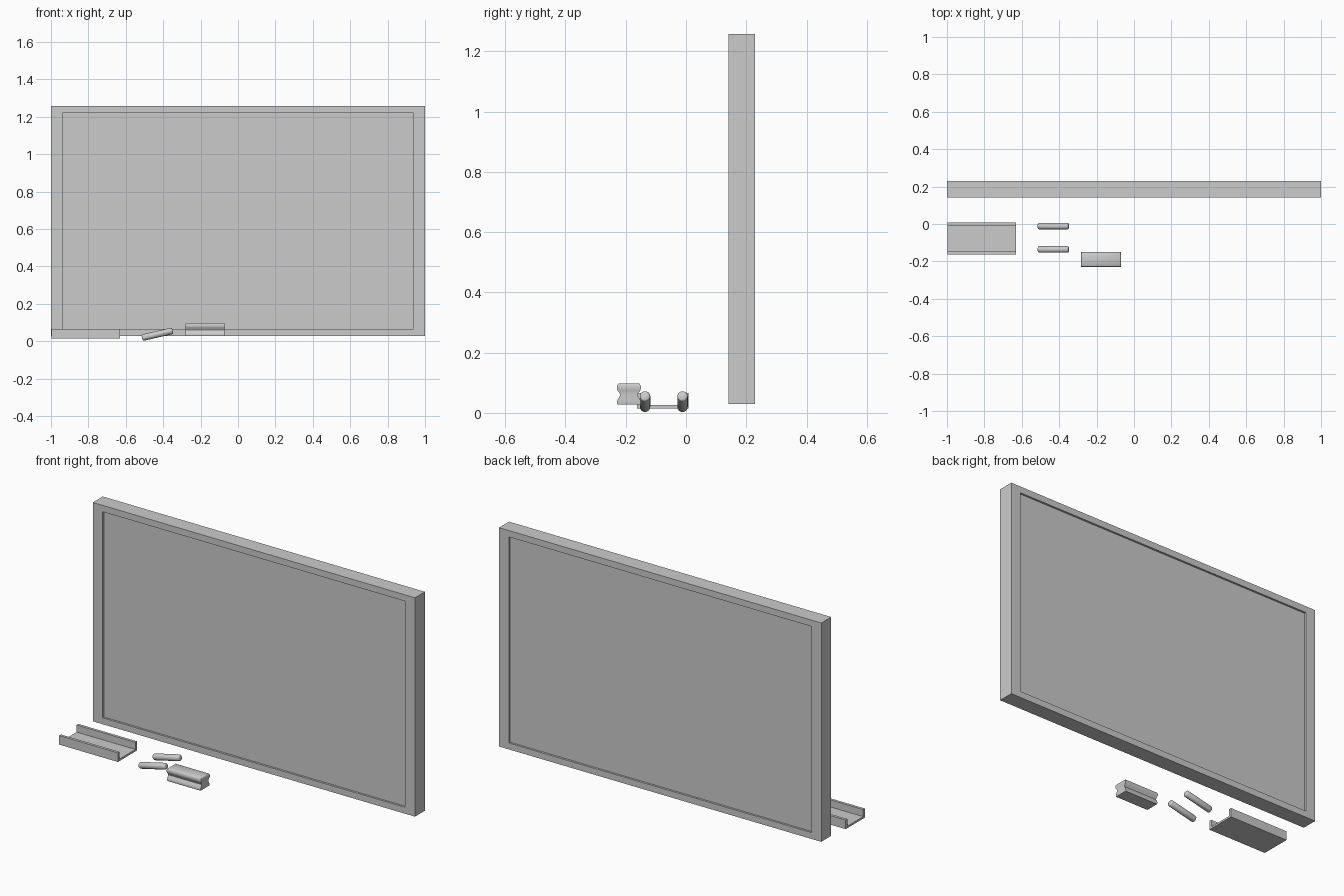
import bpy, bmesh, math

if "Cube" in bpy.data.objects:
    bpy.data.objects.remove(bpy.data.objects["Cube"])


def loft(name, sections, smooth=False):
    """Skin matching closed sections and cap both ends."""
    bm = bmesh.new()
    rings = [[bm.verts.new(p) for p in s] for s in sections]
    n = len(rings[0])
    for a, b in zip(rings, rings[1:]):
        for i in range(n):
            j = (i + 1) % n
            bm.faces.new((a[i], a[j], b[j], b[i]))
    bm.faces.new(rings[0])
    bm.faces.new(rings[-1])
    bmesh.ops.recalc_face_normals(bm, faces=bm.faces[:])
    me = bpy.data.meshes.new(name)
    bm.to_mesh(me)
    bm.free()
    ob = bpy.data.objects.new(name, me)
    bpy.context.collection.objects.link(ob)
    if smooth:
        bpy.ops.object.select_all(action='DESELECT')
        ob.select_set(True)
        bpy.context.view_layer.objects.active = ob
        bpy.ops.object.shade_smooth_by_angle(angle=math.radians(40))
    return ob


CORNERS = ((-1, -1), (1, -1), (1, 1), (-1, 1))

# Board: framed slab with a shallow recess on both faces
zc, yc, half = 0.643, 0.185, 0.044
outer, inner, depth = (1.0, 0.614), (0.939, 0.578), 0.011
steps = [(inner, -half + depth), (inner, -half), (outer, -half),
         (outer, half), (inner, half), (inner, half - depth)]
loft("board", [[(sx * w, yc + dy, zc + sz * h) for sx, sz in CORNERS]
               for (w, h), dy in steps])

# Ledge tray: U-shaped channel
y0, y1, z0, z1, t = -0.162, 0.008, 0.015, 0.066, 0.015
channel = [(y0, z0), (y1, z0), (y1, z1), (y1 - t, z1), (y1 - t, z0 + 0.011),
           (y0 + t, z0 + 0.011), (y0 + t, z1), (y0, z1)]
loft("chalk_tray", [[(x, y, z) for y, z in channel] for x in (-0.997, -0.632)])

# Chalk sticks: tilted round bars with softened ends
tilt = math.radians(13)
bar = [(-0.084, 0.012), (-0.082, 0.0155), (-0.077, 0.0175),
       (0.077, 0.0175), (0.082, 0.0155), (0.084, 0.012)]
for k, y in enumerate((-0.0115, -0.136)):
    stick = loft(f"chalk_stick_{k + 1}",
                 [[(x, r * math.cos(a), r * math.sin(a))
                   for a in (math.tau * i / 24 for i in range(24))]
                  for x, r in bar], smooth=True)
    stick.location = (-0.431, y, 0.0375)
    stick.rotation_euler = (0, -tilt, 0)

# Eraser: waisted block with a rounded grip (half width x, half width y, z)
block = [(0.103, 0.038, 0.028), (0.104, 0.0395, 0.033), (0.104, 0.0385, 0.041),
         (0.104, 0.033, 0.051), (0.104, 0.029, 0.059), (0.104, 0.031, 0.066),
         (0.105, 0.037, 0.073), (0.107, 0.0395, 0.080), (0.107, 0.0395, 0.088),
         (0.105, 0.037, 0.095), (0.101, 0.033, 0.098)]
loft("eraser", [[(-0.176 + sx * hx, -0.1895 + sy * hy, z) for sx, sy in CORNERS]
                for hx, hy, z in block], smooth=True)
